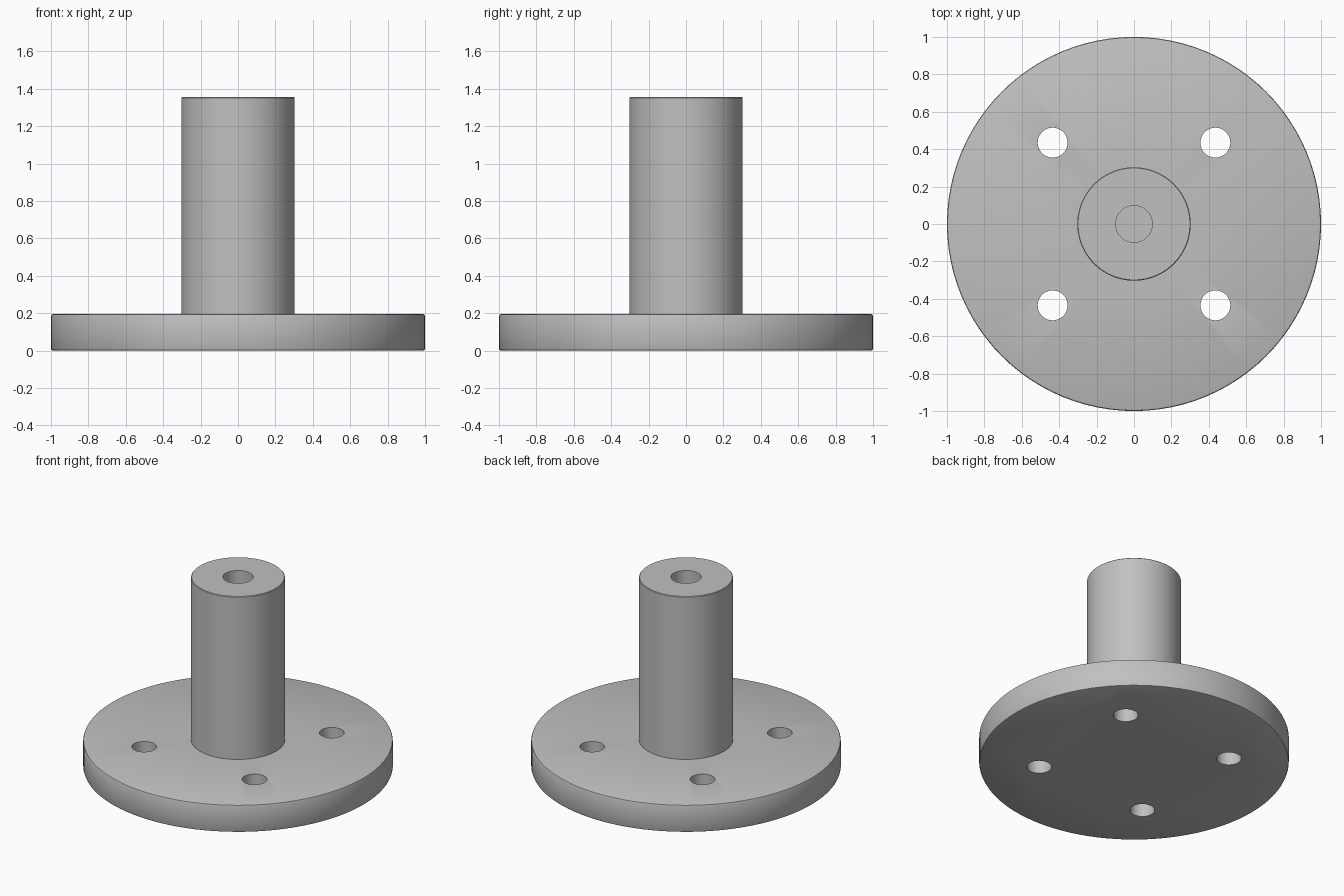
import bpy
import math

cube = bpy.data.objects.get("Cube")
if cube:
    bpy.data.objects.remove(cube, do_unlink=True)

SEGMENTS = 96
FLANGE_TOP, POST_TOP = 0.195, 1.355
BORE_FLOOR = 0.8
EDGE = 0.01

steel = bpy.data.materials.new("plain_grey")
steel.use_nodes = True
grey = (0.53, 0.53, 0.53, 1)
steel.diffuse_color = grey
steel.node_tree.nodes["Principled BSDF"].inputs["Base Color"].default_value = grey


def lathe(name, profile):
    """Spin a (radius, height) profile about z and cap both ends."""
    n = SEGMENTS
    verts = [(r * math.cos(math.tau * i / n), r * math.sin(math.tau * i / n), z)
             for r, z in profile for i in range(n)]
    faces = [(k * n + i, k * n + (i + 1) % n,
              (k + 1) * n + (i + 1) % n, (k + 1) * n + i)
             for k in range(len(profile) - 1) for i in range(n)]
    faces.append(tuple(reversed(range(n))))
    faces.append(tuple(range((len(profile) - 1) * n, len(profile) * n)))
    mesh = bpy.data.meshes.new(name)
    mesh.from_pydata(verts, [], faces)
    obj = bpy.data.objects.new(name, mesh)
    bpy.context.collection.objects.link(obj)
    mesh.materials.append(steel)
    return obj


# Round flange, post and blind bore as one turned body
body = lathe("flanged_post", [
    (1 - EDGE, 0), (1 - EDGE * 0.3, EDGE * 0.3), (1, EDGE),
    (1, FLANGE_TOP - EDGE), (1 - EDGE * 0.3, FLANGE_TOP - EDGE * 0.3),
    (1 - EDGE, FLANGE_TOP),
    (0.303, FLANGE_TOP), (0.303, POST_TOP - 0.004), (0.299, POST_TOP),
    (0.098, POST_TOP), (0.098, BORE_FLOOR)])

# Four bolt holes through the flange
for x in (-0.435, 0.435):
    for y in (-0.435, 0.435):
        bpy.ops.mesh.primitive_cylinder_add(
            vertices=48, radius=0.08, depth=0.6, location=(x, y, 0.1))
        cutter = bpy.context.object
        cutter.name = "bolt_hole_cutter"
        cutter.data.materials.append(steel)
        cut = body.modifiers.new("bolt_hole", "BOOLEAN")
        cut.operation = "DIFFERENCE"
        cut.solver = "EXACT"
        cut.object = cutter
        bpy.ops.object.select_all(action="DESELECT")
        body.select_set(True)
        bpy.context.view_layer.objects.active = body
        bpy.ops.object.modifier_apply(modifier=cut.name)
        bpy.data.objects.remove(cutter, do_unlink=True)

# Smooth round walls, crisp rims
bpy.ops.object.shade_smooth_by_angle(angle=math.radians(30))
